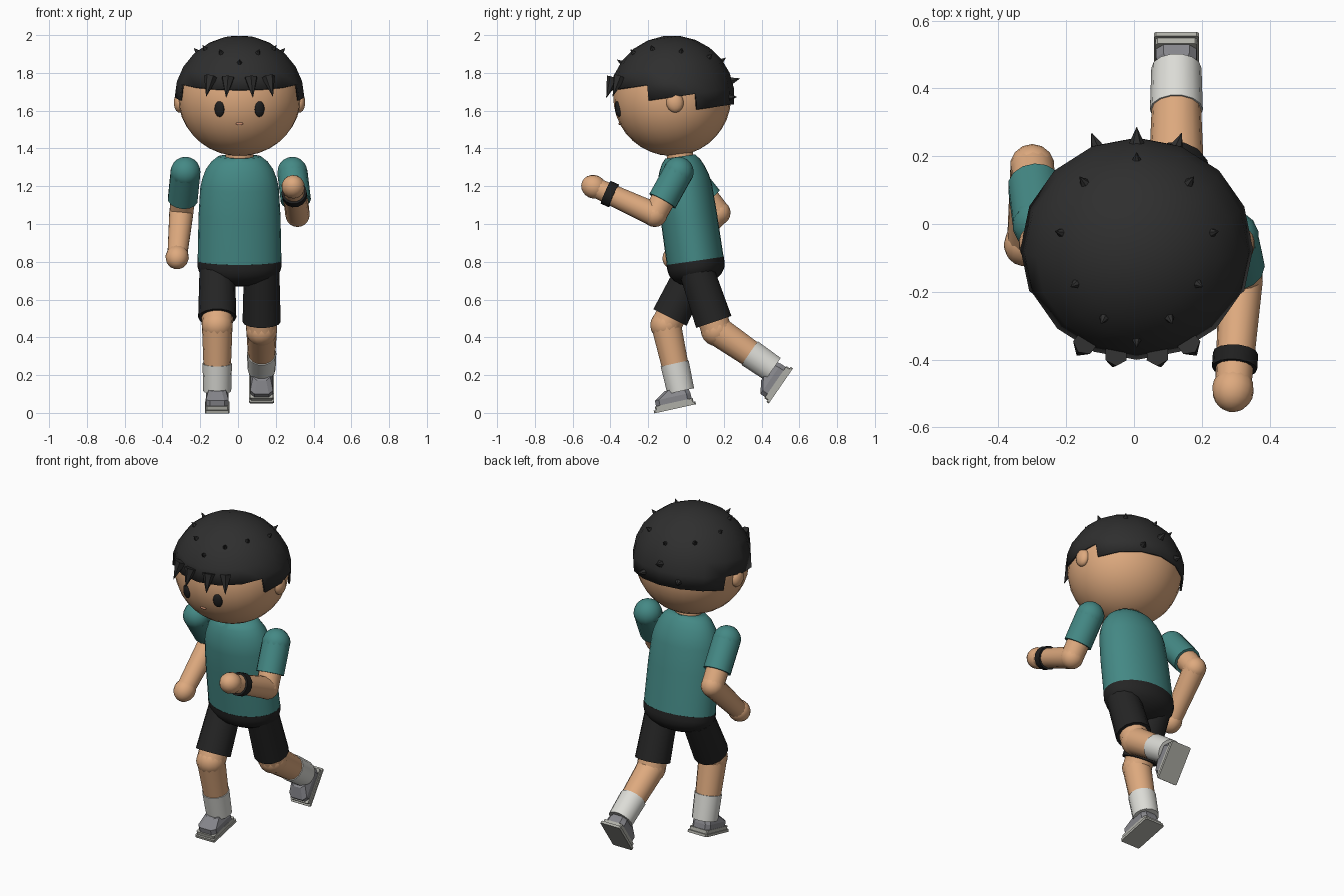
import bpy, bmesh, math
from mathutils import Matrix, Vector

if "Cube" in bpy.data.objects:
    bpy.data.objects.remove(bpy.data.objects["Cube"])

V = Vector


def material(name, rgb):
    m = bpy.data.materials.new(name)
    m.diffuse_color = (*rgb, 1)
    m.use_nodes = True
    m.node_tree.nodes["Principled BSDF"].inputs["Base Color"].default_value = m.diffuse_color
    return m


SKIN = material("skin", (0.73, 0.40, 0.21))
SHIRT = material("teal shirt", (0.058, 0.25, 0.235))
HAIR = material("hair black", (0.028, 0.028, 0.028))
SHORTS = material("shorts black", (0.018, 0.018, 0.018))
SOCK = material("sock white", (0.72, 0.72, 0.68))
SHOE = material("shoe grey", (0.24, 0.24, 0.26))
SOLE = material("sole grey", (0.43, 0.43, 0.39))
LIP = material("lip", (0.60, 0.27, 0.16))
INK = material("ink black", (0.014, 0.014, 0.014))


def finish(name, bm, mat, matrix=Matrix(), angle=40):
    bm.transform(matrix)
    bmesh.ops.recalc_face_normals(bm, faces=bm.faces)
    me = bpy.data.meshes.new(name)
    bm.to_mesh(me)
    bm.free()
    me.materials.append(mat)
    if angle:
        me.polygons.foreach_set("use_smooth", [True] * len(me.polygons))
        me.set_sharp_from_angle(angle=math.radians(angle))
    ob = bpy.data.objects.new(name, me)
    bpy.context.collection.objects.link(ob)
    return ob


def ball(name, centre, radii, mat, frame=Matrix(), seg=14, rings=10):
    bm = bmesh.new()
    bmesh.ops.create_uvsphere(bm, u_segments=seg, v_segments=rings, radius=1)
    m = frame @ Matrix.Translation(centre) @ Matrix.Diagonal((*radii, 1))
    return finish(name, bm, mat, m, 60)


def loft(name, rings, mat, frame=Matrix(), angle=40):
    """Skin a stack of closed rings of points and cap both ends."""
    bm = bmesh.new()
    rows = [[bm.verts.new(p) for p in ring] for ring in rings]
    n = len(rows[0])
    for a, b in zip(rows, rows[1:]):
        for i in range(n):
            bm.faces.new((a[i], a[(i + 1) % n], b[(i + 1) % n], b[i]))
    bm.faces.new(rows[0])
    bm.faces.new(rows[-1])
    return finish(name, bm, mat, frame, angle)


def ellipse(z, rx, ry, n):
    return [V((rx * math.cos(t * math.tau / n), ry * math.sin(t * math.tau / n), z))
            for t in range(n)]


def along(a, b):
    """Frame at a whose z axis points to b."""
    return Matrix.Translation(a) @ V((0, 0, 1)).rotation_difference(b - a).to_matrix().to_4x4()


def tube(name, a, b, r0, r1, mat, n=14):
    length = (b - a).length
    return loft(name, [ellipse(0, r0, r0, n), ellipse(length, r1, r1, n)], mat, along(a, b))


def block(z0, z1, hw, y0, y1, c, top=None):
    """Two corner-cut rectangular rings; top gives (hw, y0, y1) of the upper one."""
    def ring(z, w, a, b):
        pts = [(w, a + c), (w, b - c), (w - c, b), (c - w, b),
               (-w, b - c), (-w, a + c), (c - w, a), (w - c, a)]
        return [V((x, y, z)) for x, y in pts]
    return [ring(z0, hw, y0, y1), ring(z1, *(top or (hw, y0, y1)))]


LEAN = Matrix.Rotation(math.radians(8.2), 4, 'X')

# Torso, waist and neck, all leaning forward
body = Matrix.Translation((0.008, 0.05, 0.795)) @ LEAN
profile = [(0, 0.222, 0.152), (0.25, 0.217, 0.15), (0.40, 0.208, 0.146), (0.45, 0.197, 0.138),
           (0.50, 0.178, 0.122), (0.54, 0.150, 0.103), (0.568, 0.115, 0.08)]
loft("torso", [ellipse(*p, 28) for p in profile], SHIRT, body, 50)
dome = [(0.01, 0.223, 0.153)]
for k in range(6):
    t = math.radians(k * 16.5)
    dome.append((-0.02 - 0.105 * math.sin(t), 0.223 * math.cos(t), 0.153 * math.cos(t)))
loft("waist", [ellipse(*p, 28) for p in dome], SHORTS, body, 50)
loft("neck", [ellipse(0.54, 0.075, 0.07, 16), ellipse(0.66, 0.075, 0.07, 16)], SKIN, body)

# Head with ears, eyes and mouth
head = Matrix.Translation((0.008, -0.073, 1.672)) @ LEAN
ball("head", (0, 0, 0), (0.325, 0.312, 0.312), SKIN, head, 28, 18)
for s, side in ((-1, "right"), (1, "left")):
    ball(side + "_ear", (s * 0.318, 0.01, -0.03), (0.03, 0.046, 0.054), SKIN, head)
    turn = Matrix.Translation((s * 0.106, -0.293, -0.022)) @ Matrix.Rotation(s * 0.34, 4, 'Z')
    ball(side + "_eye", (0, 0, 0), (0.027, 0.014, 0.042), INK, head @ turn)
ball("mouth", (0, -0.294, -0.10), (0.02, 0.007, 0.008), LIP, head)

# Hair cap with a stepped lower edge: high in front, lower at sides and back
HR = V((0.343, 0.33, 0.326))
bm = bmesh.new()
bmesh.ops.create_uvsphere(bm, u_segments=16, v_segments=12, radius=1)
drop = []
for f in bm.faces:
    c = f.calc_center_median()
    az = math.degrees(math.asin(c.y / math.hypot(c.x, c.y)))
    limit = 0.25 if az < -22.5 else (0 if az < 22.5 else -0.25)
    if c.z < limit:
        drop.append(f)
bmesh.ops.delete(bm, geom=drop, context='FACES')
cap = finish("hair_cap", bm, HAIR, head @ Matrix.Diagonal((*HR, 1)), 60)
shell = cap.modifiers.new("thickness", 'SOLIDIFY')
shell.thickness = 0.012
shell.offset = -1


def spike(name, base, direction, r, h):
    direction = direction.normalized()
    a = base - direction * 0.012
    b = base + direction * h
    return loft(name, [ellipse(0, r, r, 6), ellipse((b - a).length, 0.001, 0.001, 6)],
                HAIR, along(a, b), 0)


# Spikes scattered over the crown
centre = head.translation
half = [(0, 0.265), (0.157, 0.198), (0.225, 0.048), (0.182, -0.105), (0.098, -0.207), (0, -0.272)]
crown = [(s * x, y) for x, y in half for s in ((-1, 1) if x else (1,))]
for i, (x, y) in enumerate(crown):
    z = HR.z * math.sqrt(1 - (x / HR.x) ** 2 - (y / HR.y) ** 2)
    p = V((x, y, z)) * 0.98
    spike(f"crown_spike_{i}", centre + p, p, 0.02, 0.03)

# Larger spikes on the back of the head
for i, p in enumerate([(0, 0.31, 0.085), (0.115, 0.295, 0.0), (-0.115, 0.295, 0.0)]):
    spike(f"back_spike_{i}", centre + V(p), V(p), 0.028, 0.05)

# Fringe of spikes pointing down over the forehead
for i, x in enumerate((-0.155, -0.062, 0.062, 0.155)):
    z = 0.135
    y = -HR.y * math.sqrt(1 - (x / HR.x) ** 2 - (z / HR.z) ** 2)
    spike(f"fringe_{i}", head @ V((x, y - 0.005, z)), V((x * 0.15, -0.035, -0.1)), 0.036, 0.1)


# Arms: sleeve, elbow, forearm and hand
def arm(side, shoulder, elbow, hand):
    shoulder, elbow, hand = V(shoulder), V(elbow), V(hand)
    hem = shoulder.lerp(elbow, 0.68)
    ball(side + "_shoulder", shoulder, (0.081,) * 3, SHIRT)
    tube(side + "_sleeve", shoulder, hem, 0.08, 0.08, SHIRT)
    tube(side + "_upper_arm", shoulder.lerp(elbow, 0.5), elbow, 0.066, 0.064, SKIN)
    ball(side + "_elbow", elbow, (0.066,) * 3, SKIN)
    tube(side + "_forearm", elbow, hand, 0.065, 0.053, SKIN)
    ball(side + "_hand", (0, 0, 0), (0.062, 0.062, 0.068), SKIN, along(hand, hand * 2 - elbow))


arm("right", (-0.278, 0.0, 1.275), (-0.30, 0.17, 1.06), (-0.322, -0.06, 0.825))
arm("left", (0.288, -0.04, 1.275), (0.315, -0.165, 1.05), (0.292, -0.488, 1.197))
tube("wristband", V((0.2995, -0.382, 1.149)), V((0.2965, -0.425, 1.168)), 0.067, 0.067, INK)


# Legs: shorts, knee, shin, sock and shoe set square to the shin
def leg(side, hip, knee, ankle):
    hip, knee, ankle = V(hip), V(knee), V(ankle)
    hem = hip.lerp(knee, 0.86)
    ball(side + "_hip", hip, (0.093,) * 3, SHORTS)
    tube(side + "_shorts_leg", hip, hem, 0.094, 0.101, SHORTS)
    tube(side + "_thigh", hip.lerp(knee, 0.6), knee, 0.084, 0.082, SKIN)
    ball(side + "_knee", knee, (0.084,) * 3, SKIN)
    tube(side + "_shin", knee, ankle, 0.081, 0.068, SKIN)
    d = (ankle - knee).normalized()
    tube(side + "_sock", ankle - d * 0.14, ankle + d * 0.01, 0.078, 0.074, SOCK)
    up = -d
    side_axis = V((1, 0, 0))
    back = up.cross(side_axis).normalized()
    foot = Matrix((side_axis, back, up)).transposed().to_4x4()
    foot.translation = ankle
    lower = block(-0.06, -0.03, 0.06, -0.145, 0.048, 0.022)
    upper = block(-0.03, 0.008, 0.06, -0.145, 0.048, 0.022, (0.046, -0.085, 0.04))
    loft(side + "_shoe", [lower[0], *upper], SHOE, foot, 0)
    loft(side + "_midsole", block(-0.08, -0.06, 0.061, -0.152, 0.054, 0.006), SOLE, foot, 0)
    loft(side + "_outsole", block(-0.095, -0.08, 0.066, -0.162, 0.064, 0.006), SOLE, foot, 0)


leg("right", (-0.11, 0.04, 0.755), (-0.11, -0.105, 0.465), (-0.11, -0.03, 0.125))
leg("left", (0.125, 0.055, 0.755), (0.125, 0.162, 0.437), (0.125, 0.452, 0.237))
